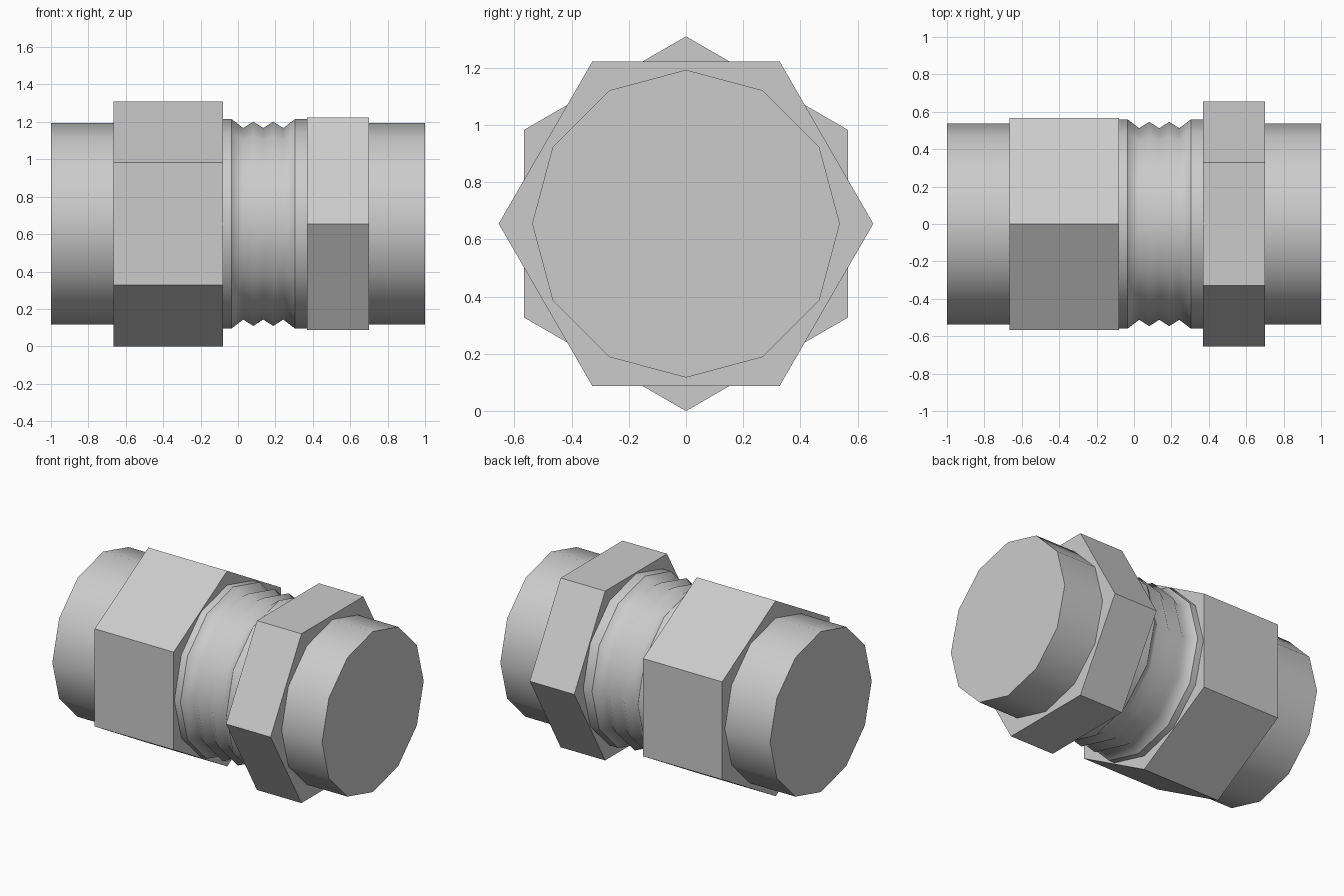
import bpy
import math
from mathutils import Matrix

AXIS_Z = 0.655

if "Cube" in bpy.data.objects:
    bpy.data.objects.remove(bpy.data.objects["Cube"], do_unlink=True)

steel = bpy.data.materials.new("grey_steel")
steel.use_nodes = True
colour = (0.6, 0.6, 0.6, 1)
steel.diffuse_color = colour
steel.node_tree.nodes["Principled BSDF"].inputs["Base Color"].default_value = colour


def turned(name, profile, sides, start=0.0, smooth=None):
    """Closed solid of revolution about the x axis from (x, radius) points."""
    verts, faces = [], []
    for x, r in profile:
        for i in range(sides):
            a = start + math.tau * i / sides
            verts.append((x, r * math.sin(a), r * math.cos(a)))
    for k in range(len(profile) - 1):
        for i in range(sides):
            j = (i + 1) % sides
            a, b = k * sides, (k + 1) * sides
            faces.append((a + i, a + j, b + j, b + i))
    faces.append(tuple(reversed(range(sides))))
    last = (len(profile) - 1) * sides
    faces.append(tuple(range(last, last + sides)))
    mesh = bpy.data.meshes.new(name)
    mesh.from_pydata(verts, [], faces)
    mesh.transform(Matrix.Translation((0, 0, AXIS_Z)))
    mesh.materials.append(steel)
    obj = bpy.data.objects.new(name, mesh)
    bpy.context.collection.objects.link(obj)
    if smooth:
        bpy.ops.object.select_all(action="DESELECT")
        obj.select_set(True)
        bpy.context.view_layer.objects.active = obj
        bpy.ops.object.shade_smooth_by_angle(angle=math.radians(smooth))
    return obj


def rod(name, x0, x1, radius, sides, start=0.0, smooth=None):
    return turned(name, [(x0, radius), (x1, radius)], sides, start, smooth)


# End sleeves
rod("right_sleeve", -1.0, -0.665, 0.538, 12, smooth=40)
rod("left_sleeve", 0.70, 1.0, 0.538, 12, smooth=40)

# Hexagonal nuts, one turned by half a face against the other
rod("long_nut", -0.665, -0.08, 0.655, 6)
rod("short_nut", 0.37, 0.70, 0.655, 6, start=math.pi / 6)

# Plain collars beside the thread
rod("right_collar", -0.08, -0.035, 0.56, 12, smooth=40)
rod("left_collar", 0.305, 0.37, 0.56, 12, smooth=40)

# Thread grooves between the collars
groove, crest = 0.512, 0.546
thread = [(-0.035, 0.56)]
for n in range(5):
    thread.append((0.028 + 0.0535 * n, crest if n % 2 else groove))
thread.append((0.305, 0.56))
turned("thread", thread, 12, smooth=80)
